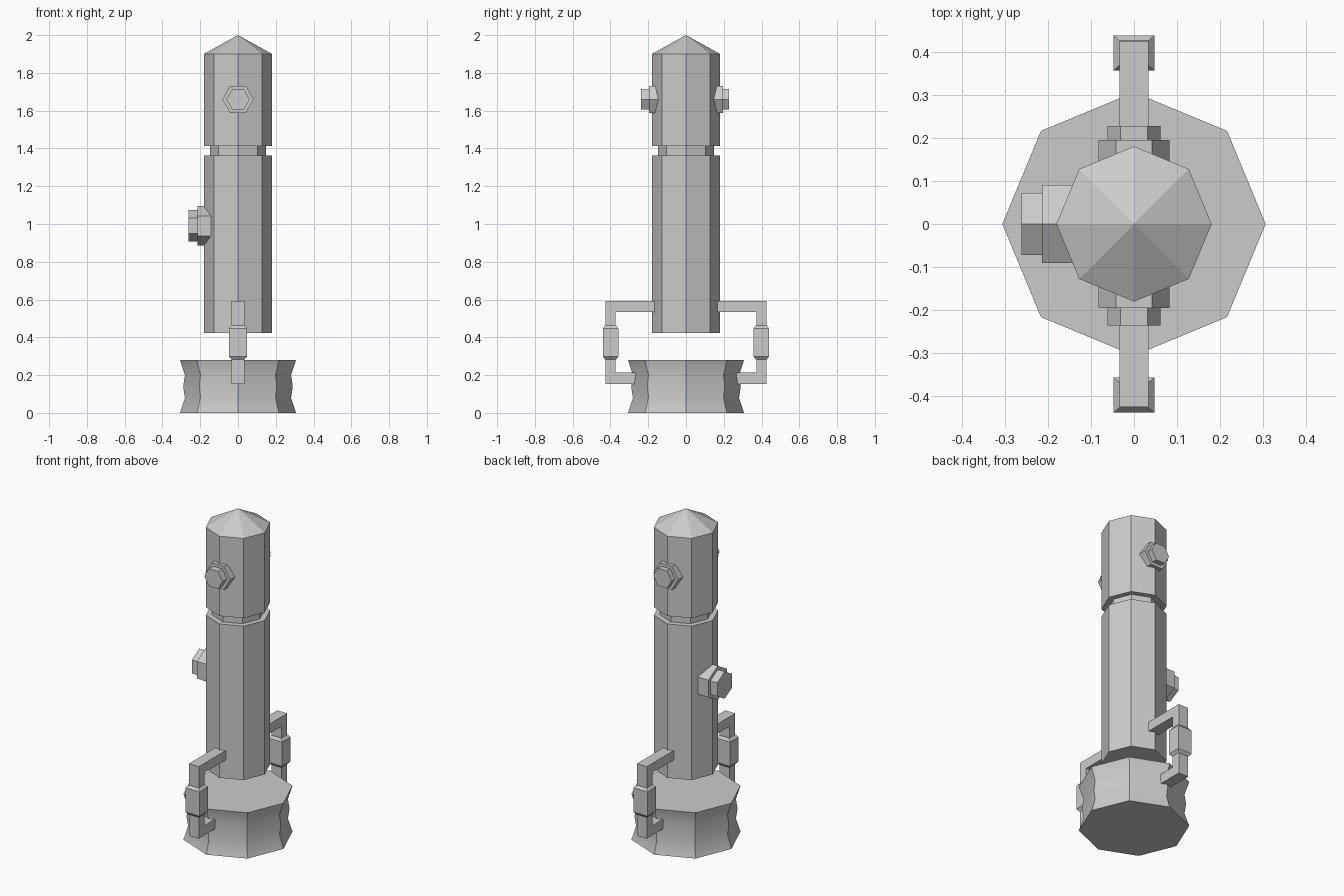
import bpy, bmesh, math
from mathutils import Matrix

if "Cube" in bpy.data.objects:
    bpy.data.objects.remove(bpy.data.objects["Cube"])


def make(name, bm):
    bmesh.ops.recalc_face_normals(bm, faces=bm.faces[:])
    me = bpy.data.meshes.new(name)
    bm.to_mesh(me)
    bm.free()
    ob = bpy.data.objects.new(name, me)
    bpy.context.collection.objects.link(ob)
    return ob


def lathe(name, profile, sides, matrix=Matrix(), start=0.0):
    """Turn (radius, height) points round z, closed at both ends; radius 0 is a tip."""
    bm = bmesh.new()
    rings = []
    for r, z in profile:
        n = 1 if r == 0 else sides
        rings.append([bm.verts.new((r * math.cos(start + i * math.tau / sides),
                                    r * math.sin(start + i * math.tau / sides), z))
                      for i in range(n)])
    for a, b in zip(rings, rings[1:]):
        for i in range(sides):
            j = (i + 1) % sides
            if len(b) == 1:
                bm.faces.new((a[i], a[j], b[0]))
            else:
                bm.faces.new((a[i], a[j], b[j], b[i]))
    for ring in (rings[0], rings[-1]):
        if len(ring) > 1:
            bm.faces.new(ring)
    bmesh.ops.transform(bm, matrix=matrix, verts=bm.verts[:])
    return make(name, bm)


# Octagonal base with softly ribbed sides
base = lathe("base", [(0.307, 0), (0.281, 0.08), (0.29, 0.14), (0.281, 0.2), (0.307, 0.28)], 8)
bpy.context.view_layer.objects.active = base
base.select_set(True)
bpy.ops.object.shade_smooth_by_angle(angle=math.radians(35))
base.select_set(False)

# Column with groove and pointed cap, floating above the base
lathe("column", [(0.181, 0.422), (0.181, 1.363), (0.147, 1.363), (0.147, 1.412),
                 (0.181, 1.412), (0.181, 1.9), (0, 2.0)], 8)


# Stepped hexagonal bolts
def bolt(name, z, turn, r1, d1, r2, d2, start):
    m = (Matrix.Translation((0, 0, z)) @ Matrix.Rotation(turn, 4, 'Z')
         @ Matrix.Rotation(math.pi / 2, 4, 'X'))
    lathe(name, [(r1, 0.11), (r1, d1), (r2, d1), (r2, d2)], 6, m, start)


bolt("front_bolt", 1.66, 0, 0.083, 0.196, 0.062, 0.237, 0)
bolt("back_bolt", 1.66, math.pi, 0.083, 0.196, 0.062, 0.228, 0)
bolt("side_bolt", 0.99, -math.pi / 2, 0.105, 0.215, 0.083, 0.262, math.pi / 6)

# Square bracket pipes with a coupling, front and back
PIPE = [(0.12, 0.593), (0.427, 0.593), (0.427, 0.153), (0.23, 0.153),
        (0.23, 0.213), (0.372, 0.213), (0.372, 0.535), (0.12, 0.535)]
for side, s in (("front", -1), ("back", 1)):
    bm = bmesh.new()
    f = bm.faces.new([bm.verts.new((-0.034, s * y, z)) for y, z in PIPE])
    ext = bmesh.ops.extrude_face_region(bm, geom=[f])
    bmesh.ops.translate(bm, vec=(0.068, 0, 0),
                        verts=[v for v in ext["geom"] if isinstance(v, bmesh.types.BMVert)])
    make(side + "_pipe", bm)
    k = math.sqrt(2)
    m = Matrix.Translation((0, s * 0.399, 0)) @ Matrix.Diagonal((0.048, 0.041, 1, 1))
    lathe(side + "_coupling", [(0.71 * k, 0.283), (k, 0.299), (k, 0.447), (0.71 * k, 0.463)],
          4, m, math.pi / 4)
